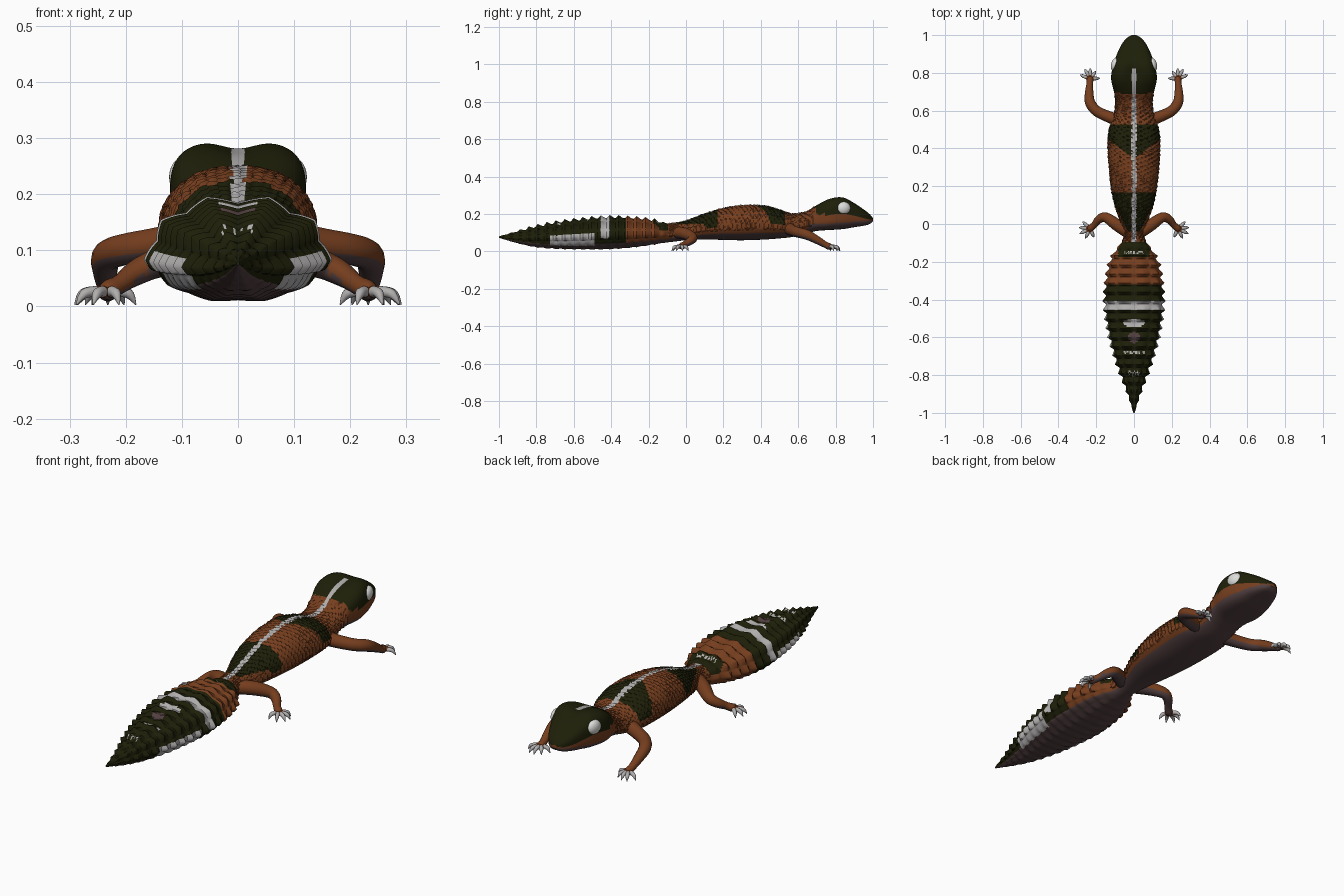
import bpy, bmesh, math, random
from mathutils import Vector

if "Cube" in bpy.data.objects:
    bpy.data.objects.remove(bpy.data.objects["Cube"])

random.seed(4)

COLOURS = {
    "dark_olive": (0.0125, 0.0135, 0.0025),
    "rust_orange": (0.18, 0.048, 0.013),
    "belly_mauve": (0.085, 0.050, 0.051),
    "pale_grey": (0.44, 0.42, 0.42),
    "eye_white": (0.72, 0.72, 0.70),
}
MATS = []
for name, c in COLOURS.items():
    m = bpy.data.materials.new(name)
    m.diffuse_color = (*c, 1)
    m.use_nodes = True
    m.node_tree.nodes["Principled BSDF"].inputs["Base Color"].default_value = m.diffuse_color
    MATS.append(m)
DARK, RUST, BELLY, PALE, EYE = range(5)


def make_object(name, bm, angle=35):
    bmesh.ops.recalc_face_normals(bm, faces=bm.faces)
    me = bpy.data.meshes.new(name)
    bm.to_mesh(me)
    bm.free()
    ob = bpy.data.objects.new(name, me)
    bpy.context.collection.objects.link(ob)
    for m in MATS:
        me.materials.append(m)
    bpy.ops.object.select_all(action='DESELECT')
    ob.select_set(True)
    bpy.context.view_layer.objects.active = ob
    bpy.ops.object.shade_smooth_by_angle(angle=math.radians(angle))
    return ob


def skin(bm, rings):
    """Join rings of points into a closed tube; returns the faces."""
    vs = [[bm.verts.new(p) for p in r] for r in rings]
    n = len(vs[0])
    faces = []
    for a, b in zip(vs, vs[1:]):
        for i in range(n):
            j = (i + 1) % n
            faces.append(bm.faces.new((a[i], a[j], b[j], b[i])))
    faces += [bm.faces.new(vs[0]), bm.faces.new(vs[-1])]
    return faces


# Body profile: y, half width, underside z, top z
PROFILE = [
    (-1.0, .003, .073, .081), (-.9, .028, .045, .105), (-.8, .06, .025, .128),
    (-.7, .093, .017, .148), (-.6, .12, .014, .162), (-.43, .145, .014, .178),
    (-.3, .138, .022, .175), (-.2, .118, .035, .165), (-.13, .085, .045, .153),
    (-.07, .052, .052, .15), (0, .066, .06, .163), (.1, .10, .064, .20),
    (.2, .12, .062, .23), (.3, .13, .06, .245), (.42, .136, .064, .243),
    (.5, .13, .07, .222), (.57, .105, .078, .20), (.65, .096, .098, .215),
    (.7, .106, .11, .25), (.77, .121, .115, .286), (.84, .111, .12, .293),
    (.9, .09, .13, .26), (.95, .066, .138, .225), (.985, .038, .148, .197),
    (1.0, .012, .163, .178),
]


def profile_at(y):
    k = 0
    while k < len(PROFILE) - 2 and y > PROFILE[k + 1][0]:
        k += 1
    p1, p2 = PROFILE[k], PROFILE[k + 1]
    p0, p3 = PROFILE[max(k - 1, 0)], PROFILE[min(k + 2, len(PROFILE) - 1)]
    h = p2[0] - p1[0]
    t = (y - p1[0]) / h
    out = []
    for c in (1, 2, 3):
        m1 = (p2[c] - p0[c]) / (p2[0] - p0[0]) * h
        m2 = (p3[c] - p1[c]) / (p3[0] - p1[0]) * h
        out.append((2*t**3 - 3*t*t + 1) * p1[c] + (t**3 - 2*t*t + t) * m1
                   + (3*t*t - 2*t**3) * p2[c] + (t**3 - t*t) * m2)
    return out


SEG = 120


def body_ring(y, row):
    w, lo, hi = profile_at(y)
    head = min(1, max(0, (y - .64) / .1))
    zc = lo + (hi - lo) * (.42 + .05 * head)
    e = 2 / (2.15 + 1.2 * head)
    pts = []
    for i in range(SEG):
        a = 2 * math.pi * i / SEG
        a += .3 * head * math.sin(2 * a)
        c, s = math.cos(a), math.sin(a)
        spike = 0
        if y < -.09:        # whorls of pointed spines round the tail
            t = ((-y - .09) / .048) % 1
            saw = t / .65 if t < .65 else (1 - t) / .35
            fade = min(1, (1 + y) / .2, (-.09 - y) / .08)
            side = 1 if s > -.25 else .3
            point = abs(((a * 10 / math.pi) % 2) - 1)
            spike = .023 * fade * side * saw * (.3 + .7 * point)
        elif y < .68 and s > -.3:   # small grainy scales on the back
            spike = .007 * ((row + i // 3) % 3 == 0) * random.uniform(.5, 1)
        x = math.copysign(abs(c) ** e, c) * w + c * spike
        z = zc + math.copysign(abs(s) ** e, s) * ((hi - zc) if s > 0 else (zc - lo)) + s * spike
        if s > 0:           # hollow between the brows
            z -= .016 * math.exp(-(x / .04) ** 2) * math.exp(-((y - .8) / .07) ** 2)
        pts.append((x, y, z))
    return pts


def body_colour(p):
    x, y, z = abs(p.x), p.y, p.z
    w, lo, hi = profile_at(y)
    up = (z - lo) / max(hi - lo, .001)
    if up > .6 and -.1 < y < .82 and x < (.013 if y < .66 and random.random() < .6 else .0105):
        return PALE                                     # back stripe
    if y > .66:                                         # head
        if z < .148 + .09 * max(0, y - .78):
            return BELLY
        edge = .198 - .18 * max(0, y - .85)
        return DARK if z > edge and y > .69 + max(0, .24 - z) * .3 else RUST
    if y > -.1:                                         # trunk
        if up < .2:
            return BELLY
        if .345 + .75 * x < y < .53 and up > .48:
            return DARK
        if -.04 < y < .17 and x < .035 + .5 * (y + .03) and up > .42:
            return DARK
        return RUST
    if -.73 < y < -.49 and .11 < up < .52 and x > .68 * w:
        return PALE                                     # tail: flank patch
    if up < .17:
        return BELLY
    if y > -.18:
        if -.16 < y < -.142 and x < .05 and up > .7 and random.random() < .6:
            return PALE
        return DARK if up > .62 and x < .085 else RUST
    if y > -.32:
        return RUST
    if -.453 < y < -.41 and up > .35:
        return PALE
    if (x / .058) ** 2 + ((y + .525) / .022) ** 2 < 1 and up > .6:
        return PALE
    if (x / .03) ** 2 + ((y + .6) / .03) ** 2 < 1 and up > .6:
        return BELLY
    if -.69 < y < -.672 and x < .06 and up > .5 and random.random() < .7:
        return PALE
    if -.812 < y < -.775 and x < .03 and up > .5 and random.random() < .35:
        return PALE
    return DARK


# Head, trunk and tail in one lofted skin
bm = bmesh.new()
ROWS = 250
ys = [-1 + 2 * k / ROWS for k in range(ROWS + 1)]
for f in skin(bm, [body_ring(y, k) for k, y in enumerate(ys)]):
    f.material_index = body_colour(f.calc_center_median())
make_object("body", bm)


def limb(bm, path, sides=14, steps=5):
    """Smooth tube through (x, y, z, radius) points."""
    pts = [Vector(p) for p in path]
    fine = []
    for k in range(len(pts) - 1):
        p0, p1, p2 = pts[max(k - 1, 0)], pts[k], pts[k + 1]
        p3 = pts[min(k + 2, len(pts) - 1)]
        for s in range(steps):
            t = s / steps
            fine.append(.5 * (2 * p1 + (p2 - p0) * t + (2*p0 - 5*p1 + 4*p2 - p3) * t*t
                              + (3*p1 - p0 - 3*p2 + p3) * t**3))
    fine.append(pts[-1])
    rings = []
    for k, p in enumerate(fine):
        d = (fine[min(k + 1, len(fine) - 1)] - fine[max(k - 1, 0)]).xyz.normalized()
        u = d.cross(Vector((0, 0, 1))).normalized()
        v = u.cross(d)
        r = max(p.w, .001)
        rings.append([p.xyz + r * (math.cos(a) * u + math.sin(a) * v)
                      for a in (2 * math.pi * i / sides for i in range(sides))])
    return skin(bm, rings)


LEGS = {
    "front": ([(.07, .545, .125, .034), (.14, .57, .112, .030), (.2, .60, .102, .028),
               (.233, .645, .09, .027), (.237, .70, .062, .022), (.234, .745, .036, .017),
               (.232, .768, .026, .018), (.232, .785, .02, .008)],
              [(.182, .772), (.203, .808), (.232, .824), (.26, .82), (.286, .79)]),
    "hind": ([(.03, -.045, .1, .032), (.09, -.005, .095, .032), (.15, .035, .075, .026),
              (.185, .025, .058, .022), (.21, -.004, .04, .017), (.232, -.024, .028, .018),
              (.243, -.034, .02, .008)],
             [(.272, .012), (.291, -.018), (.288, -.052), (.258, -.076), (.212, -.07)]),
}
for side, sx in (("right", 1), ("left", -1)):
    for leg, (path, toes) in LEGS.items():
        bm = bmesh.new()
        limb(bm, path)
        bmesh.ops.recalc_face_normals(bm, faces=bm.faces)
        for f in bm.faces:
            f.normal_update()
            f.material_index = BELLY if f.normal.z < -.25 else RUST
        # Toes with pale claws
        px, py = path[-2][:2]
        for tx, ty in toes:
            mx, my = px + (tx - px) * .55, py + (ty - py) * .55
            for f in limb(bm, [(px, py, .026, .011), (mx, my, .026, .0095),
                               (px + (tx - px) * .8, py + (ty - py) * .8, .02, .008),
                               (tx, ty, .003, .001)], sides=8, steps=3):
                c = f.calc_center_median()
                far = math.hypot(c.x - px, c.y - py) / math.hypot(tx - px, ty - py)
                f.material_index = PALE if far > .42 else RUST
        for v in bm.verts:
            v.co.x *= sx
            v.co.z = max(v.co.z, 0)
        make_object(f"{leg}_leg_{side}", bm, 50)

    # Eye, turned slightly forward
    bm = bmesh.new()
    bmesh.ops.create_uvsphere(bm, u_segments=24, v_segments=16, radius=1)
    ca, sa = math.cos(.22), math.sin(.22)
    for v in bm.verts:
        qx, qy, qz = v.co.x * .024, v.co.y * .038, v.co.z * .034
        v.co = (sx * (.098 + qx * ca - qy * sa), .842 + qx * sa + qy * ca, .231 + qz)
    for f in bm.faces:
        f.material_index = EYE
    make_object(f"eye_{side}", bm, 60)
